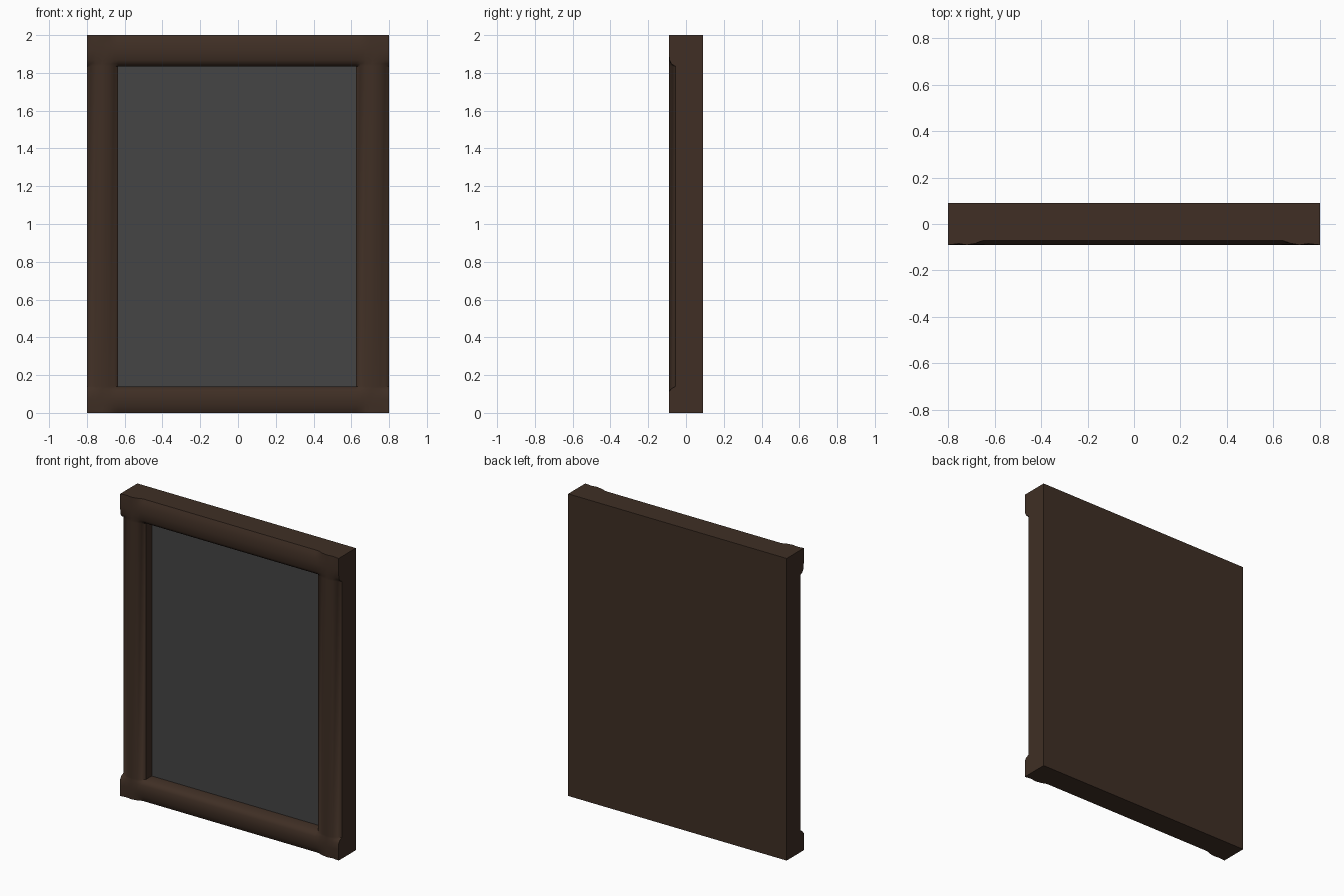
import bpy, bmesh, math

if "Cube" in bpy.data.objects:
    bpy.data.objects.remove(bpy.data.objects["Cube"])

def material(name, rgb):
    m = bpy.data.materials.new(name)
    m.diffuse_color = (*rgb, 1)
    m.use_nodes = True
    m.node_tree.nodes["Principled BSDF"].inputs["Base Color"].default_value = m.diffuse_color
    return m

BROWN = material("dark_brown_wood", (0.05, 0.028, 0.018))
GREY = material("dark_grey_panel", (0.06, 0.06, 0.06))

W, H, BACK, PANEL = 0.8, 2.0, 0.09, 0.005
X0, X1, Z0, Z1 = -0.635, 0.625, 0.14, 1.835      # opening
RAIL = [(0, -.07), (.12, -.079), (.28, -.087), (.5, -.09), (.8, -.088), (.92, -.077), (1, -.055)]
SIDE_U = [0, .12, .28, .5, .72, .88, 1]

def rail_y(u):
    for (a, ya), (b, yb) in zip(RAIL, RAIL[1:]):
        if u <= b + 1e-6:
            return ya + (yb - ya) * (u - a) / (b - a)
    return -.055

def side_y(u):
    return -.055 - .035 * math.sin(math.pi * min(max(u, 0), 1)) ** 0.85 if 0 < u < 1 else -.055

def front_y(x, z):
    """Depth of the moulded front surface."""
    ux = (x + W) / (X0 + W) if x < 0 else (W - x) / (W - X1)
    uz = z / Z0 if z < 1 else (H - z) / (H - Z1)
    r = rail_y(uz)
    if ux < 1:                                   # rail ends rise to full depth
        end = -.09 if uz <= .8 else r
        r += (end - r) * (1 - ux)
    return min(r, side_y(ux))

def add_object(name, bm, mat):
    me = bpy.data.meshes.new(name)
    bm.to_mesh(me)
    bm.free()
    ob = bpy.data.objects.new(name, me)
    bpy.context.collection.objects.link(ob)
    me.materials.append(mat)
    return ob

# Moulded frame: front grid with opening, then outer sides, jambs and back
xs = [-W + u * (X0 + W) for u in SIDE_U] + [W - u * (W - X1) for u in reversed(SIDE_U)]
zs = [u * Z0 for u, _ in RAIL] + [H - u * (H - Z1) for u, _ in reversed(RAIL)]
bm = bmesh.new()
grid = [[bm.verts.new((x, front_y(x, z), z)) for x in xs] for z in zs]
for j in range(len(zs) - 1):
    for i in range(len(xs) - 1):
        if i == len(SIDE_U) - 1 and j == len(RAIL) - 1:
            continue
        bm.faces.new((grid[j][i], grid[j][i + 1], grid[j + 1][i + 1], grid[j + 1][i]))

def on_outside(e):
    return all(abs(v.co.x) > W - 1e-4 for v in e.verts) or \
        all(v.co.z < 1e-4 or v.co.z > H - 1e-4 for v in e.verts)

border = [e for e in bm.edges if e.is_boundary]
for edges, depth, fill in (([e for e in border if on_outside(e)], BACK, True),
                           ([e for e in border if not on_outside(e)], PANEL, False)):
    new = bmesh.ops.extrude_edge_only(bm, edges=edges)["geom"]
    for v in new:
        if isinstance(v, bmesh.types.BMVert):
            v.co.y = depth
    if fill:
        rim = [e for e in new if isinstance(e, bmesh.types.BMEdge) and
               all(abs(v.co.y - BACK) < 1e-5 for v in e.verts)]
        bmesh.ops.edgeloop_fill(bm, edges=rim)
bmesh.ops.recalc_face_normals(bm, faces=bm.faces)
frame = add_object("frame", bm, BROWN)
# make sure the back points away from the front
if max(frame.data.polygons, key=lambda p: p.area).normal.y < 0:
    frame.data.flip_normals()
bpy.context.view_layer.objects.active = frame
frame.select_set(True)
bpy.ops.object.shade_smooth_by_angle(angle=math.radians(45))

# Recessed panel
bm = bmesh.new()
bm.faces.new([bm.verts.new((x, PANEL, z)) for x, z in ((X0, Z0), (X1, Z0), (X1, Z1), (X0, Z1))])
add_object("panel", bm, GREY)
